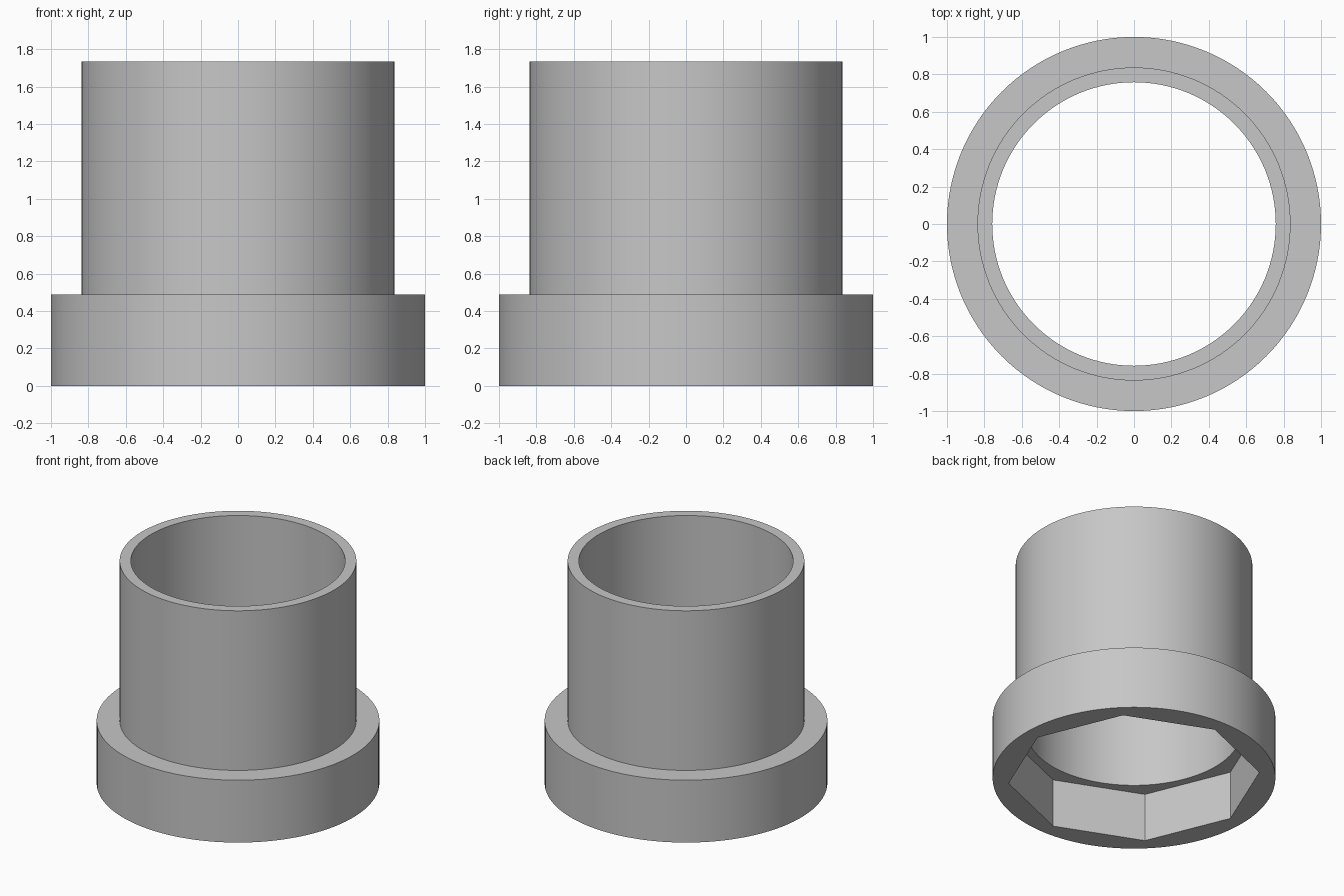
import bpy
import bmesh
import math

SEGMENTS = 128
HEIGHT = 1.733
FLANGE_TOP = 0.487
SOCKET_DEPTH = 0.377

old = bpy.data.objects.get("Cube")
if old:
    bpy.data.objects.remove(old, do_unlink=True)

# Plain grey finish
grey = bpy.data.materials.new("plain_grey")
grey.use_nodes = True
colour = (0.57, 0.57, 0.57, 1)
grey.diffuse_color = colour
grey.node_tree.nodes["Principled BSDF"].inputs["Base Color"].default_value = colour


def lathe(name, profile, segments):
    """Revolve a closed (radius, height) profile around z."""
    bm = bmesh.new()
    rings = []
    for i in range(segments):
        a = math.tau * i / segments
        rings.append([bm.verts.new((r * math.cos(a), r * math.sin(a), z))
                      for r, z in profile])
    for i, ring in enumerate(rings):
        nxt = rings[(i + 1) % segments]
        for j in range(len(profile)):
            k = (j + 1) % len(profile)
            bm.faces.new((ring[j], nxt[j], nxt[k], ring[k]))
    bmesh.ops.recalc_face_normals(bm, faces=bm.faces)
    mesh = bpy.data.meshes.new(name)
    bm.to_mesh(mesh)
    bm.free()
    mesh.materials.append(grey)
    obj = bpy.data.objects.new(name, mesh)
    bpy.context.collection.objects.link(obj)
    return obj


# Flanged tube with a straight bore
tube = lathe("flanged_tube", [(0.758, 0), (1, 0), (1, FLANGE_TOP), (0.837, FLANGE_TOP),
                              (0.837, HEIGHT), (0.758, HEIGHT)], SEGMENTS)

# Eight-sided socket cut into the underside
bpy.ops.mesh.primitive_cylinder_add(vertices=8, radius=0.89, depth=2 * SOCKET_DEPTH)
cutter = bpy.context.object
cutter.name = "socket_cutter"
cutter.hide_render = True
cutter.data.materials.append(grey)

bpy.ops.object.select_all(action="DESELECT")
tube.select_set(True)
bpy.context.view_layer.objects.active = tube
cut = tube.modifiers.new("socket", "BOOLEAN")
cut.operation = "DIFFERENCE"
cut.solver = "EXACT"
cut.object = cutter
bpy.ops.object.modifier_apply(modifier=cut.name)
bpy.data.objects.remove(cutter, do_unlink=True)

# Smooth round walls, crisp rims and socket corners
bpy.ops.object.shade_smooth_by_angle(angle=math.radians(30))
